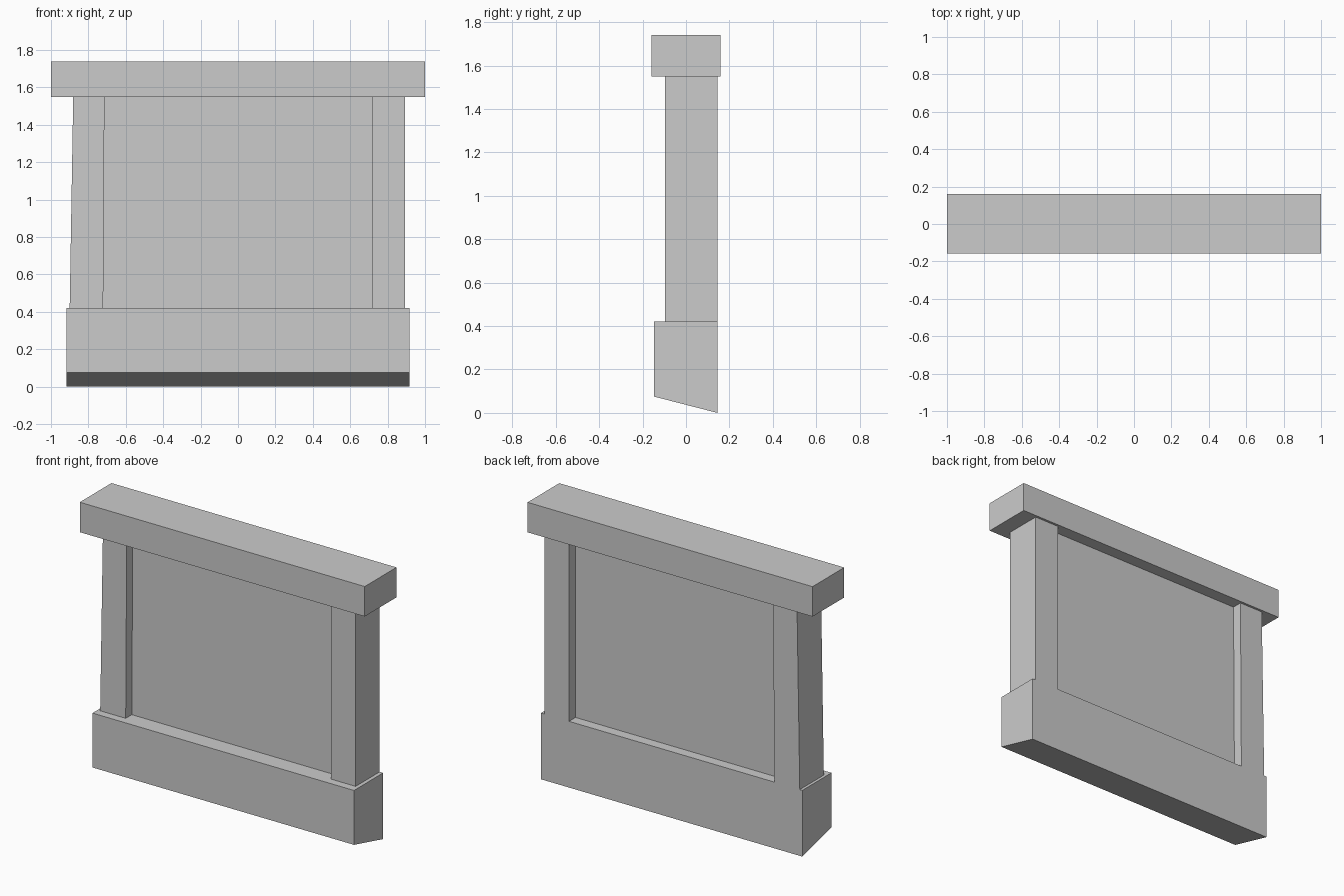
import bpy
import bmesh

old = bpy.data.objects.get("Cube")
if old:
    bpy.data.objects.remove(old, do_unlink=True)

# One plain grey for the whole piece
grey = bpy.data.materials.new("plain grey")
grey.use_nodes = True
colour = (0.6, 0.6, 0.6, 1)
grey.diffuse_color = colour
grey.node_tree.nodes["Principled BSDF"].inputs["Base Color"].default_value = colour


def block(name, x, y, z, adjust=None):
    """Box between (low, high) limits; adjust may move its corners."""
    limits = (x, y, z)
    mesh = bpy.data.meshes.new(name)
    bm = bmesh.new()
    bmesh.ops.create_cube(bm, size=2)
    for v in bm.verts:
        upper = [c > 0 for c in v.co]
        v.co = [lim[u] for lim, u in zip(limits, upper)]
        if adjust:
            adjust(v.co, upper)
    bm.to_mesh(mesh)
    bm.free()
    mesh.materials.append(grey)
    obj = bpy.data.objects.new(name, mesh)
    bpy.context.collection.objects.link(obj)
    return obj


BASE_TOP, CAP_BOTTOM = 0.42, 1.55
BACK = 0.145


def slope_underside(co, upper):
    if not upper[1] and not upper[2]:
        co.z = 0.075


def lean_in(co, upper):
    if upper[2]:
        co.x += 0.007 if upper[0] else 0.019


# Base with sloping underside, and the overhanging cap
block("base", (-0.918, 0.917), (-0.147, BACK), (0, BASE_TOP), slope_underside)
block("cap", (-1, 1), (-0.158, 0.16), (CAP_BOTTOM, 1.74))

# Posts: one leans slightly, the other is upright
post_depth, post_height = (-0.096, BACK), (BASE_TOP, CAP_BOTTOM)
block("right_post", (-0.9, -0.721), post_depth, post_height, lean_in)
block("left_post", (0.719, 0.893), post_depth, post_height)

# Panel recessed between the posts on both sides
block("panel", (-0.75, 0.75), (-0.035, 0.08), post_height)
